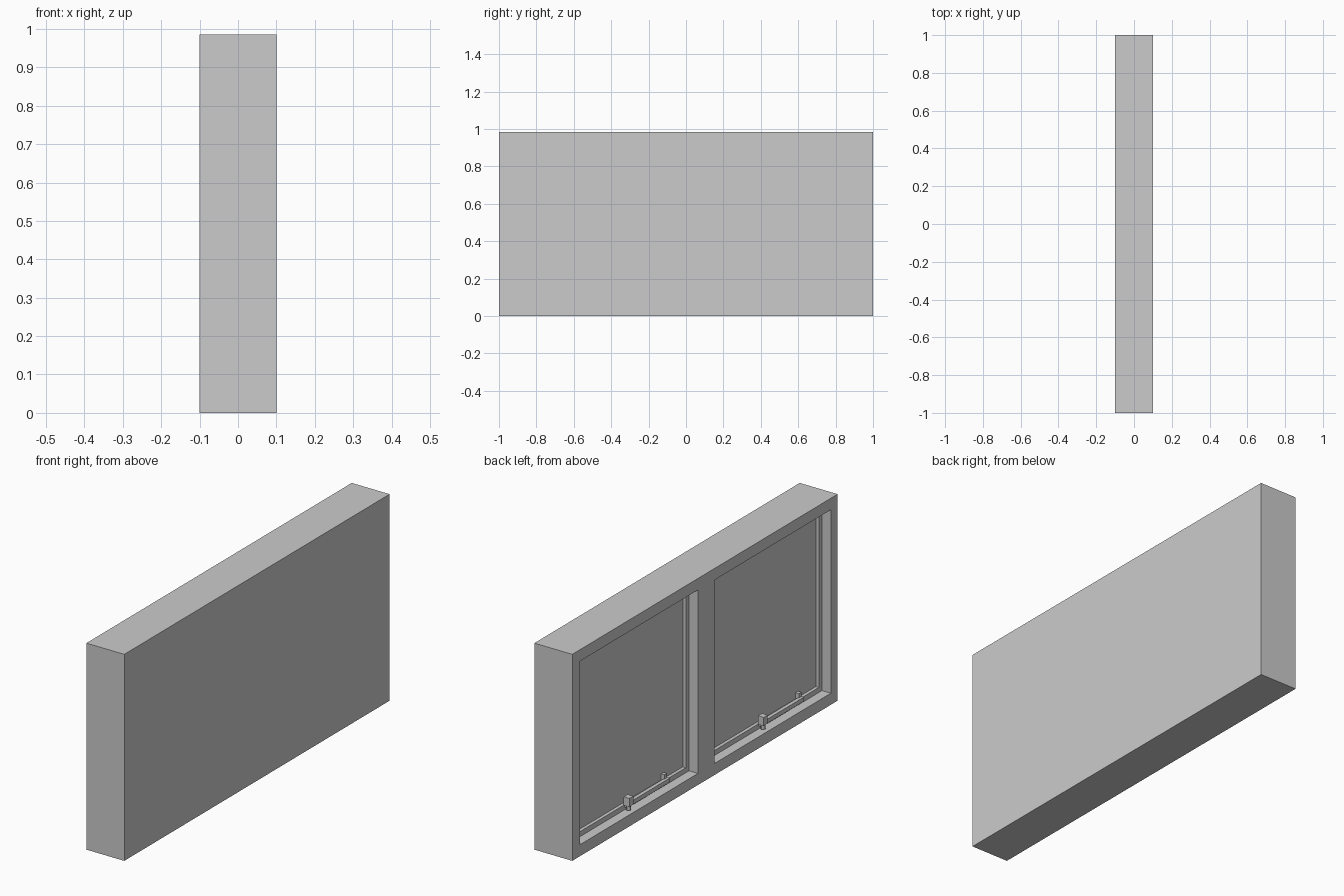
import bpy

if "Cube" in bpy.data.objects:
    bpy.data.objects.remove(bpy.data.objects["Cube"])

HEIGHT = 0.985
FACE = -0.1                       # plane of the detailed side
STEP, DEEP = -0.053, -0.037       # depth of the ledge and of the pane
OPENINGS = [(0.053, 0.94), (-0.949, -0.072)]
SASH = 0.024


def box(name, x0, x1, y0, y1, z0, z1):
    bpy.ops.mesh.primitive_cube_add(
        size=1, location=((x0 + x1) / 2, (y0 + y1) / 2, (z0 + z1) / 2))
    ob = bpy.context.object
    ob.name = name
    ob.scale = (x1 - x0, y1 - y0, z1 - z0)
    bpy.ops.object.transform_apply(location=False, rotation=False, scale=True)
    return ob


def cut(target, cutter):
    mod = target.modifiers.new("cut", 'BOOLEAN')
    mod.operation, mod.solver, mod.object = 'DIFFERENCE', 'EXACT', cutter
    bpy.context.view_layer.objects.active = target
    bpy.ops.object.modifier_apply(modifier=mod.name)
    bpy.data.objects.remove(cutter)


# Wall-like outer frame block
frame = box("window_frame", -0.1, 0.1, -1, 1, 0, HEIGHT)

for i, (y0, y1) in enumerate(OPENINGS, 1):
    z0, z1 = 0.055, 0.93
    # Stepped recess: deep reveal, then the pane set inside the sash
    cut(frame, box("reveal_cutter", FACE - 0.05, STEP, y0, y1, z0, z1))
    cut(frame, box("pane_cutter", FACE - 0.05, DEEP, y0 + SASH, y1 - SASH,
                   z0 + SASH, z1 - SASH))

    # Latch: bar along the sill, pivot post at one end, grip at the other
    grip, end = y1 - 0.40, y1 - 0.72
    box(f"latch_bar_{i}", -0.068, -0.05, end, grip, 0.068, 0.088)
    box(f"latch_post_{i}", -0.055, -0.036, end, end + 0.02, 0.068, 0.108)
    box(f"latch_grip_{i}", -0.09, -0.06, grip - 0.015, grip + 0.015, 0.085, 0.125)
    bpy.ops.mesh.primitive_cylinder_add(vertices=12, radius=0.011, depth=0.03,
                                        location=(-0.075, grip, 0.077))
    bpy.context.object.name = f"latch_stub_{i}"
    bpy.ops.object.shade_smooth_by_angle()
